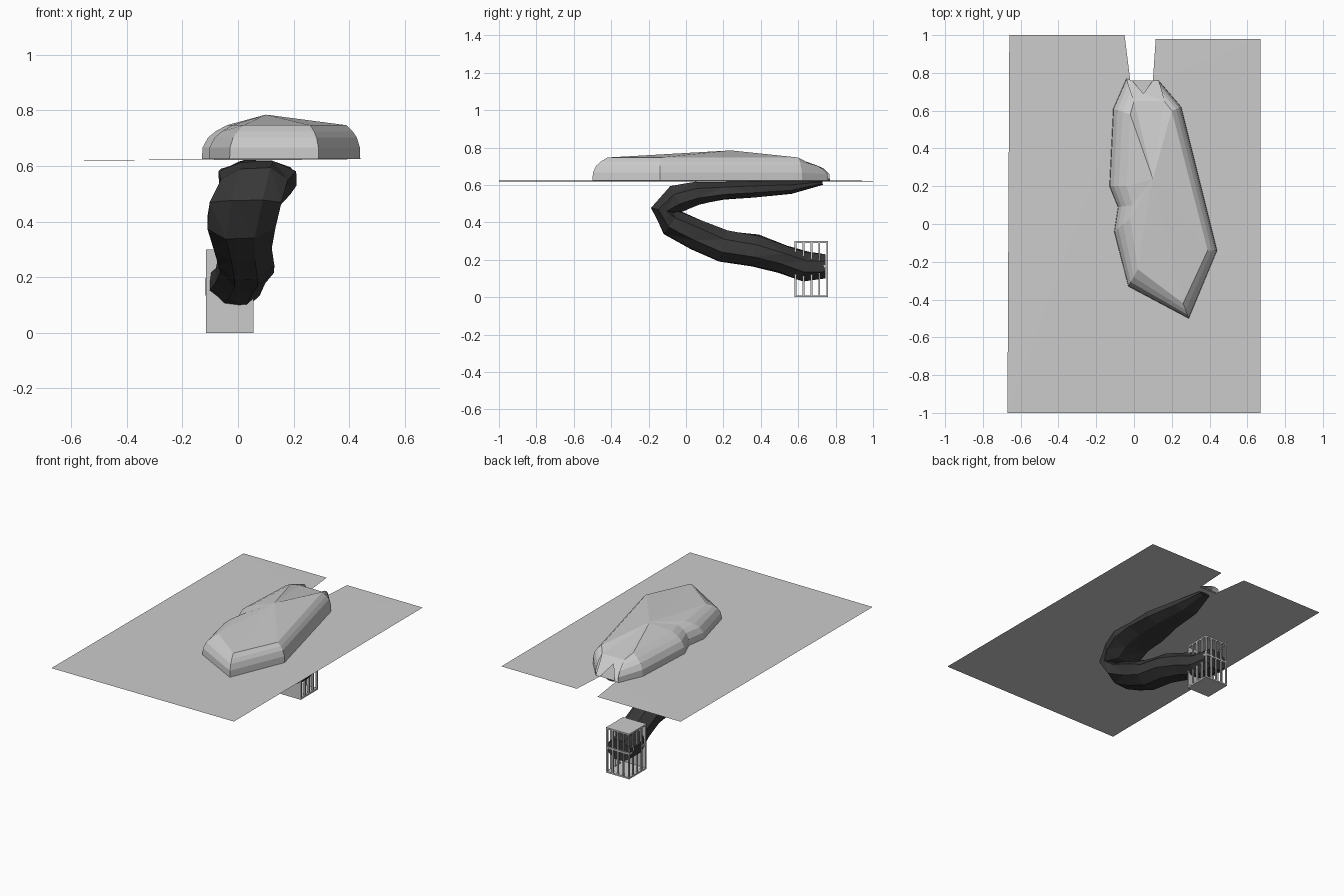
import bpy, bmesh, math, random
from mathutils import Vector

if "Cube" in bpy.data.objects:
    bpy.data.objects.remove(bpy.data.objects["Cube"])

random.seed(4)


def make(name, verts, faces, tri=False, color=None, normals=True):
    bm = bmesh.new()
    vs = [bm.verts.new(v) for v in verts]
    for f in faces:
        bm.faces.new([vs[i] for i in f])
    if normals:
        bmesh.ops.recalc_face_normals(bm, faces=bm.faces)
    if tri:
        bmesh.ops.triangulate(bm, faces=bm.faces)
    me = bpy.data.meshes.new(name)
    bm.to_mesh(me)
    bm.free()
    ob = bpy.data.objects.new(name, me)
    bpy.context.collection.objects.link(ob)
    if color:
        m = bpy.data.materials.new(name + "_colour")
        m.diffuse_color = color
        m.use_nodes = True
        m.node_tree.nodes["Principled BSDF"].inputs["Base Color"].default_value = m.diffuse_color
        me.materials.append(m)
    return ob


# mound outlines at base and at roof, running from the left of the entrance round the front
base = [(-.04, .77), (-.11, .61), (-.13, .2), (-.085, .09), (-.105, -.04),
        (-.03, -.33), (.29, -.5), (.44, -.14), (.25, .62), (.13, .76)]
roof = [(0, .65), (-.02, .58), (-.04, .2), (-.01, .1), (-.02, .03),
        (.02, -.24), (.26, -.42), (.39, -.14), (.2, .6), (.16, .65)]
G = .625

# ground sheet with the entrance notch cut into the back edge
outer = [(-.05, 1, .622), (-.66, 1, .62), (-.67, -1, .62), (.67, -1, .624),
         (.67, .98, .624), (.115, .98, .624), (.10, .76, G)]
ground = outer + [(x, y, G) for x, y in reversed(base)] + [(-.02, .76, G)]
g = make("ground", ground, [range(len(ground))], tri=True, normals=False)
g.data.update()
if g.data.polygons[0].normal.z < 0:
    g.data.flip_normals()

# mound shell, open below
rings = [(0, 0), (.03, .042), (.25, .078), (.55, .1), (1, .122)]
n = len(base)
verts = []
for f, h in rings:
    for (bx, by), (tx, ty) in zip(base, roof):
        k = .78 if by > .7 else 1
        verts.append((bx + (tx - bx) * f, by + (ty - by) * f, G + h * k))
faces = []
for r in range(len(rings) - 1):
    for i in range(n - 1):
        a = r * n + i
        faces.append((a, a + 1, a + n + 1, a + n))
t = (len(rings) - 1) * n
p = len(verts)
verts += [(.1, .24, .785), (.05, .69, .695), (-.01, .76, G), (.10, .76, G)]
faces += [(t + i, t + i + 1, p) for i in range(n - 1)]
# entrance: roof lip and two slanted cheeks
faces += [(t, p, t + n - 1), (t, t + n - 1, p + 1),
          (0, t, p + 1, p + 2), (n - 1, p + 3, p + 1, t + n - 1)]
make("mound", verts, faces)

# tunnel: x, y, z, half width, half height along the path
path = [(.04, .73, .612, .04, .012), (.05, .56, .586, .09, .034), (.07, .36, .577, .12, .043),
        (.07, .2, .57, .14, .048), (.07, .06, .556, .14, .06), (.06, -.05, .525, .135, .075),
        (.03, -.125, .465, .14, .06), (.01, -.075, .4, .13, .075), (.02, .06, .335, .11, .085),
        (.03, .2, .277, .1, .085), (.03, .37, .25, .1, .083), (.01, .52, .205, .1, .075),
        (-.02, .64, .165, .105, .078), (-.03, .745, .165, .09, .07)]
S = 8
verts, faces = [], []
for i, (x, y, z, w, h) in enumerate(path):
    a, b = path[max(i - 1, 0)], path[min(i + 1, len(path) - 1)]
    tan = Vector((0, b[1] - a[1], b[2] - a[2])).normalized()
    nor = Vector((0, -tan.z, tan.y))
    for k in range(S):
        ang = 2 * math.pi * (k + .5) / S
        j = random.uniform(.95, 1.1)
        v = Vector((x + w * j * math.cos(ang), y, z)) + nor * (h * 1.04 * j * math.sin(ang))
        v.z = min(v.z, .622)
        verts.append(v)
for i in range(len(path) - 1):
    for k in range(S):
        a, b = i * S + k, i * S + (k + 1) % S
        faces.append((a, b, b + S, a + S))
faces.append(range(len(verts) - S, len(verts)))
make("tunnel", verts, faces, tri=True, color=(.04, .04, .04, 1))


# cage at the lower end of the tunnel
def boxes(name, items):
    vs, fs = [], []
    for (x0, x1, y0, y1, z0, z1) in items:
        o = len(vs)
        vs += [(x, y, z) for x in (x0, x1) for y in (y0, y1) for z in (z0, z1)]
        fs += [[o + q for q in f] for f in ((0, 1, 3, 2), (4, 6, 7, 5), (0, 4, 5, 1),
                                            (2, 3, 7, 6), (0, 2, 6, 4), (1, 5, 7, 3))]
    make(name, vs, fs)


X0, X1, Y0, Y1, H, T = -.115, .055, .58, .76, .30, .01
boxes("cage_floor_and_roof", [(X0, X1, Y0, Y1, 0, T), (X0, X1, Y0, Y1, H - T, H)])
boxes("cage_front_plate", [(X0, X1, Y0, Y0 + .006, 0, H)])
bars = []
for i in range(5):
    bx = X0 + (X1 - X0 - T) * i / 4
    by = Y0 + (Y1 - Y0 - T) * i / 4
    bars.append((bx, bx + T, Y1 - T, Y1, T, H - T))
    if i < 4:
        bars += [(X0, X0 + T, by, by + T, T, H - T), (X1 - T, X1, by, by + T, T, H - T)]
boxes("cage_bars", bars)
boxes("cage_middle_rail", [(X0, X1, Y1 - T, Y1, .16, .172),
                           (X0, X0 + T, Y0, Y1, .16, .172), (X1 - T, X1, .68, Y1, .16, .172)])
